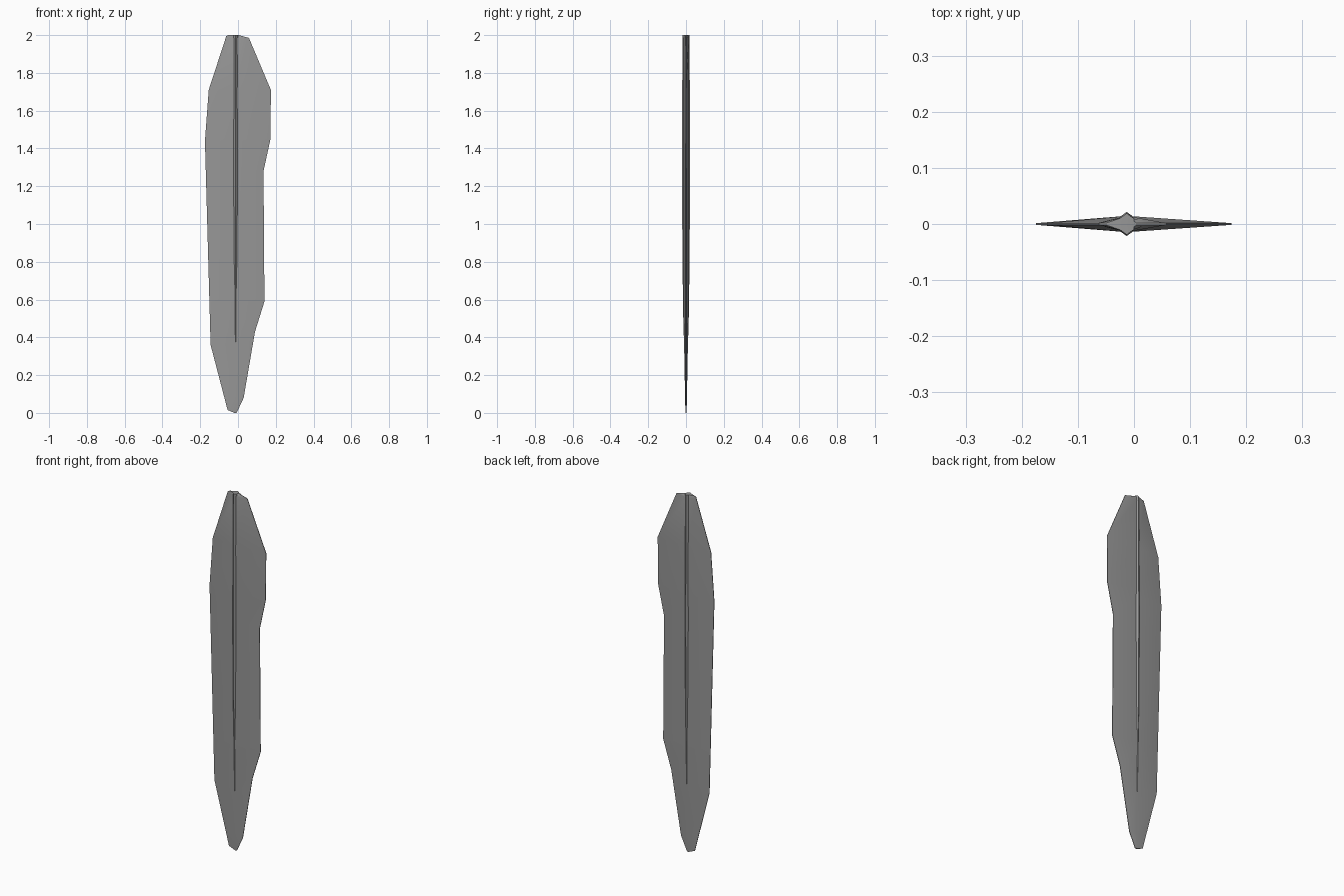
import bpy, bmesh, math

if "Cube" in bpy.data.objects:
    bpy.data.objects.remove(bpy.data.objects["Cube"])

RIDGE_X = -0.013
EDGE = 0.0015   # half thickness of the vane's rim

grey = bpy.data.materials.new("dark_grey")
grey.diffuse_color = (0.31, 0.31, 0.31, 1)
grey.use_nodes = True
grey.node_tree.nodes["Principled BSDF"].inputs["Base Color"].default_value = grey.diffuse_color


def interp(points, z):
    # points are (value, z), ordered from bottom to top
    for (a, za), (b, zb) in zip(points, points[1:]):
        if z <= zb:
            return a + (b - a) * (z - za) / (zb - za)
    return points[-1][0]


def loft(name, rings, angle):
    bm = bmesh.new()
    rows = [[bm.verts.new(p) for p in ring] for ring in rings]
    n = len(rows[0])
    for lo, hi in zip(rows, rows[1:]):
        for i in range(n):
            j = (i + 1) % n
            bm.faces.new((lo[i], lo[j], hi[j], hi[i]))
    bm.faces.new(rows[0][::-1])
    bm.faces.new(rows[-1])
    bmesh.ops.recalc_face_normals(bm, faces=bm.faces)
    mesh = bpy.data.meshes.new(name)
    bm.to_mesh(mesh)
    bm.free()
    mesh.materials.append(grey)
    obj = bpy.data.objects.new(name, mesh)
    bpy.context.collection.objects.link(obj)
    bpy.ops.object.select_all(action='DESELECT')
    obj.select_set(True)
    bpy.context.view_layer.objects.active = obj
    bpy.ops.object.shade_smooth_by_angle(angle=math.radians(angle))
    return obj


# Feather vane: thin diamond section following the uneven outline
left = [(-0.019, 0), (-0.055, 0.015), (-0.145, 0.36), (-0.175, 1.44),
        (-0.155, 1.71), (-0.062, 1.995), (-0.05, 2.0)]
right = [(-0.007, 0), (0.03, 0.08), (0.09, 0.43), (0.14, 0.59), (0.135, 1.28),
         (0.172, 1.45), (0.174, 1.71), (0.058, 1.985), (0.005, 2.0)]
thick = [(0.003, 0), (0.005, 0.08), (0.010, 0.36), (0.0145, 0.6), (0.0145, 2.0)]
heights = sorted({z for _, z in left + right + thick})
rings = []
for z in heights:
    t, x0, x1 = interp(thick, z), interp(left, z), interp(right, z)
    rings.append([(x0, EDGE, z), (x0, -EDGE, z), (RIDGE_X, -t, z),
                  (x1, -EDGE, z), (x1, EDGE, z), (RIDGE_X, t, z)])
loft("feather_vane", rings, 30)

# Central quill: six-sided shaft tapering into the vane
quill = [(0.006, 0.2), (0.0145, 0.5), (0.019, 0.8), (0.0215, 1.3), (0.019, 2.0)]
rings = []
for r, z in quill:
    rings.append([(RIDGE_X + 0.8 * r * math.cos(a), r * math.sin(a), z)
                  for a in (math.radians(30 + 60 * i) for i in range(6))])
loft("feather_quill", rings, 65)
